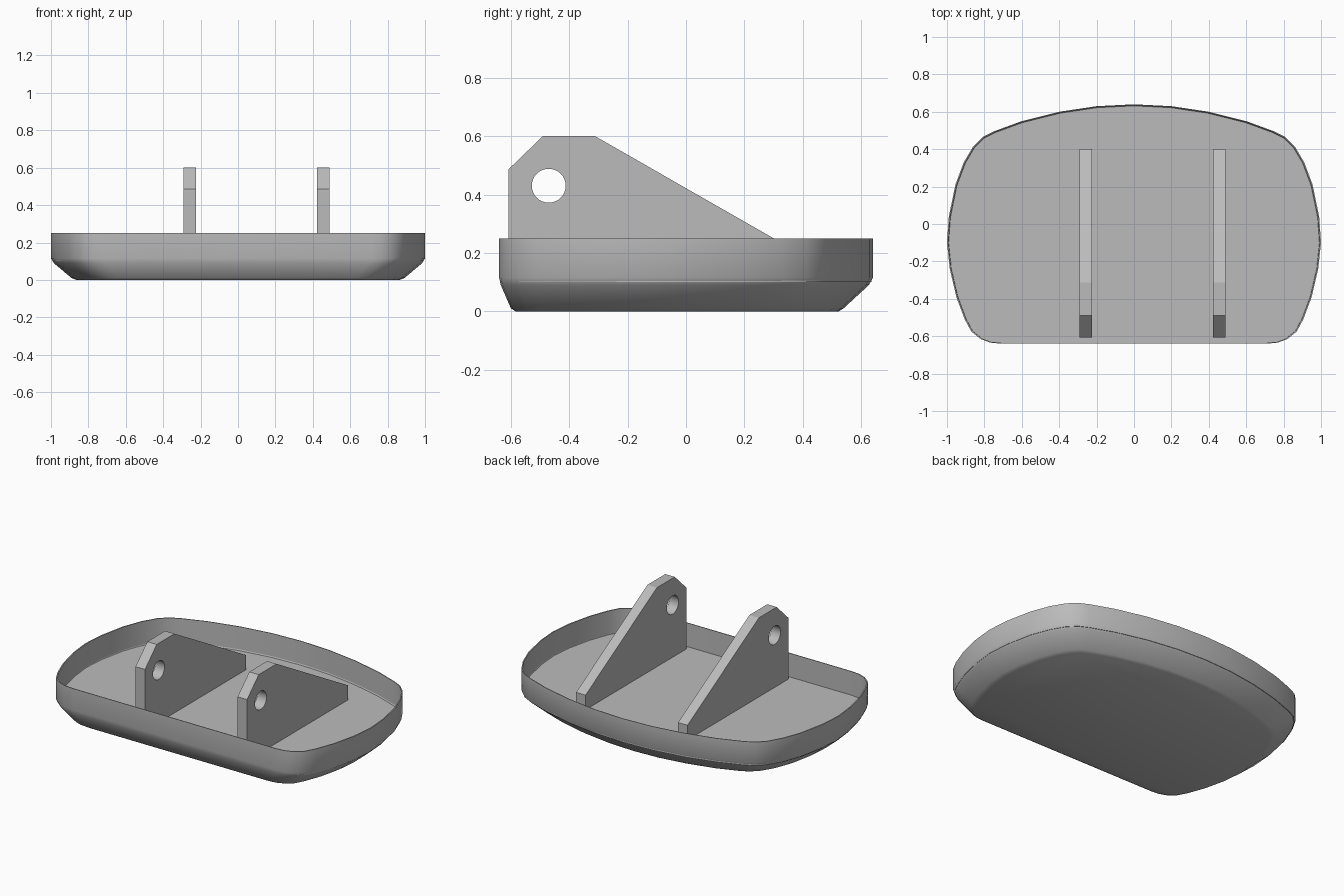
import bpy, bmesh, math
from mathutils import Vector

cube = bpy.data.objects.get("Cube")
if cube:
    bpy.data.objects.remove(cube, do_unlink=True)

grey = bpy.data.materials.new("plain grey")
grey.use_nodes = True
grey.diffuse_color = (0.5, 0.5, 0.5, 1)
grey.node_tree.nodes["Principled BSDF"].inputs["Base Color"].default_value = (0.5, 0.5, 0.5, 1)


def finish(bm, name, angle):
    """Turn a bmesh into a shaded, coloured object."""
    bmesh.ops.recalc_face_normals(bm, faces=bm.faces)
    mesh = bpy.data.meshes.new(name)
    bm.to_mesh(mesh)
    bm.free()
    mesh.materials.append(grey)
    obj = bpy.data.objects.new(name, mesh)
    bpy.context.collection.objects.link(obj)
    bpy.ops.object.select_all(action="DESELECT")
    obj.select_set(True)
    bpy.context.view_layer.objects.active = obj
    bpy.ops.object.shade_smooth_by_angle(angle=math.radians(angle))
    return obj


# Tray outline: +x half from back centre to front, mirrored to -x
half = [(0, .64), (.2, .63), (.4, .6), (.6, .55), (.75, .495), (.81, .465),
        (.86, .415), (.91, .33), (.955, .21), (.99, .04), (1, -.1), (.985, -.24),
        (.95, -.39), (.905, -.51), (.87, -.575), (.82, -.615), (.77, -.634), (.71, -.64)]
outline = half + [(-x, y) for x, y in reversed(half[1:])]

# Tray section: height, outline scale, shift in y (inside floor to underside)
section = [(.1, .993, 0), (.25, .993, 0), (.25, 1, 0), (.115, 1, 0),
           (.09, .985, -.004), (.01, .89, -.03), (0, .865, -.03)]
bm = bmesh.new()
rings = [[bm.verts.new((x * s, y * s + dy, z)) for x, y in outline] for z, s, dy in section]
n = len(outline)
for a, b in zip(rings, rings[1:]):
    for i in range(n):
        j = (i + 1) % n
        bm.faces.new((a[i], a[j], b[j], b[i]))
bm.faces.new(rings[0])
bm.faces.new(rings[-1])
finish(bm, "tray", 40)

# Mounting lugs: side profile in (y, z) with a round pin hole
profile = [(-.607, .09), (-.607, .487), (-.49, .6), (-.312, .6), (.4, .193), (.4, .09)]
hole = [(-.47 + .058 * math.cos(t * math.tau / 32), .43 + .058 * math.sin(t * math.tau / 32))
        for t in range(32)]


def add_lug(name, x, width):
    bm = bmesh.new()
    edges = []
    for loop in (profile, hole):
        verts = [bm.verts.new((x - width / 2, y, z)) for y, z in loop]
        edges += [bm.edges.new((v, verts[i - 1])) for i, v in enumerate(verts)]
    bmesh.ops.triangle_fill(bm, edges=edges, use_beauty=True)
    grown = bmesh.ops.extrude_face_region(bm, geom=bm.faces[:], use_keep_orig=True)
    moved = [g for g in grown["geom"] if isinstance(g, bmesh.types.BMVert)]
    bmesh.ops.translate(bm, verts=moved, vec=Vector((width, 0, 0)))
    finish(bm, name, 25)


add_lug("right_lug", -.258, .066)
add_lug("left_lug", .455, .066)
